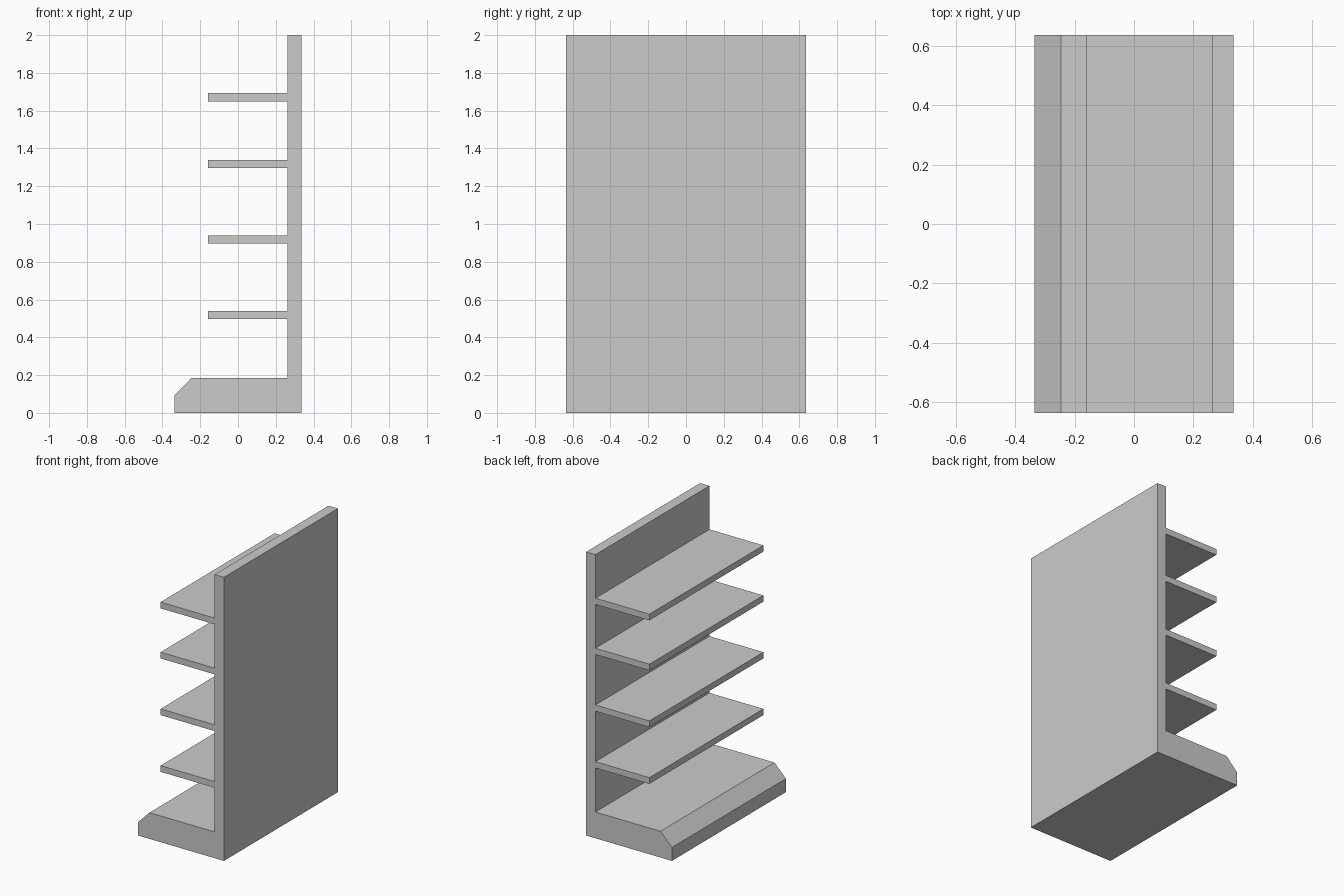
import bpy
import bmesh

if "Cube" in bpy.data.objects:
    bpy.data.objects.remove(bpy.data.objects["Cube"])

HALF_LEN = 0.635      # half length along y
FRONT_X, BACK_X = -0.335, 0.335
PANEL_X = 0.262       # inner face of the back panel


def extrude_profile(name, points):
    """Extrude an x-z outline along the full length in y."""
    bm = bmesh.new()
    face = bm.faces.new([bm.verts.new((x, -HALF_LEN, z)) for x, z in points])
    ext = bmesh.ops.extrude_face_region(bm, geom=[face])
    verts = [g for g in ext["geom"] if isinstance(g, bmesh.types.BMVert)]
    bmesh.ops.translate(bm, verts=verts, vec=(0, 2 * HALF_LEN, 0))
    bmesh.ops.recalc_face_normals(bm, faces=bm.faces)
    mesh = bpy.data.meshes.new(name)
    bm.to_mesh(mesh)
    bm.free()
    obj = bpy.data.objects.new(name, mesh)
    bpy.context.collection.objects.link(obj)
    return obj


# Back panel and chamfered base in one L-shaped profile
extrude_profile("back_panel_and_base", [
    (FRONT_X, 0), (BACK_X, 0), (BACK_X, 2), (PANEL_X, 2),
    (PANEL_X, 0.185), (-0.246, 0.185), (FRONT_X, 0.095),
])

# Shelves butted against the panel
SHELF_FRONT, SHELF_THICK = -0.159, 0.044
for i, top in enumerate((0.54, 0.94, 1.34, 1.693), 1):
    extrude_profile(f"shelf_{i}", [
        (SHELF_FRONT, top - SHELF_THICK), (PANEL_X, top - SHELF_THICK),
        (PANEL_X, top), (SHELF_FRONT, top),
    ])
